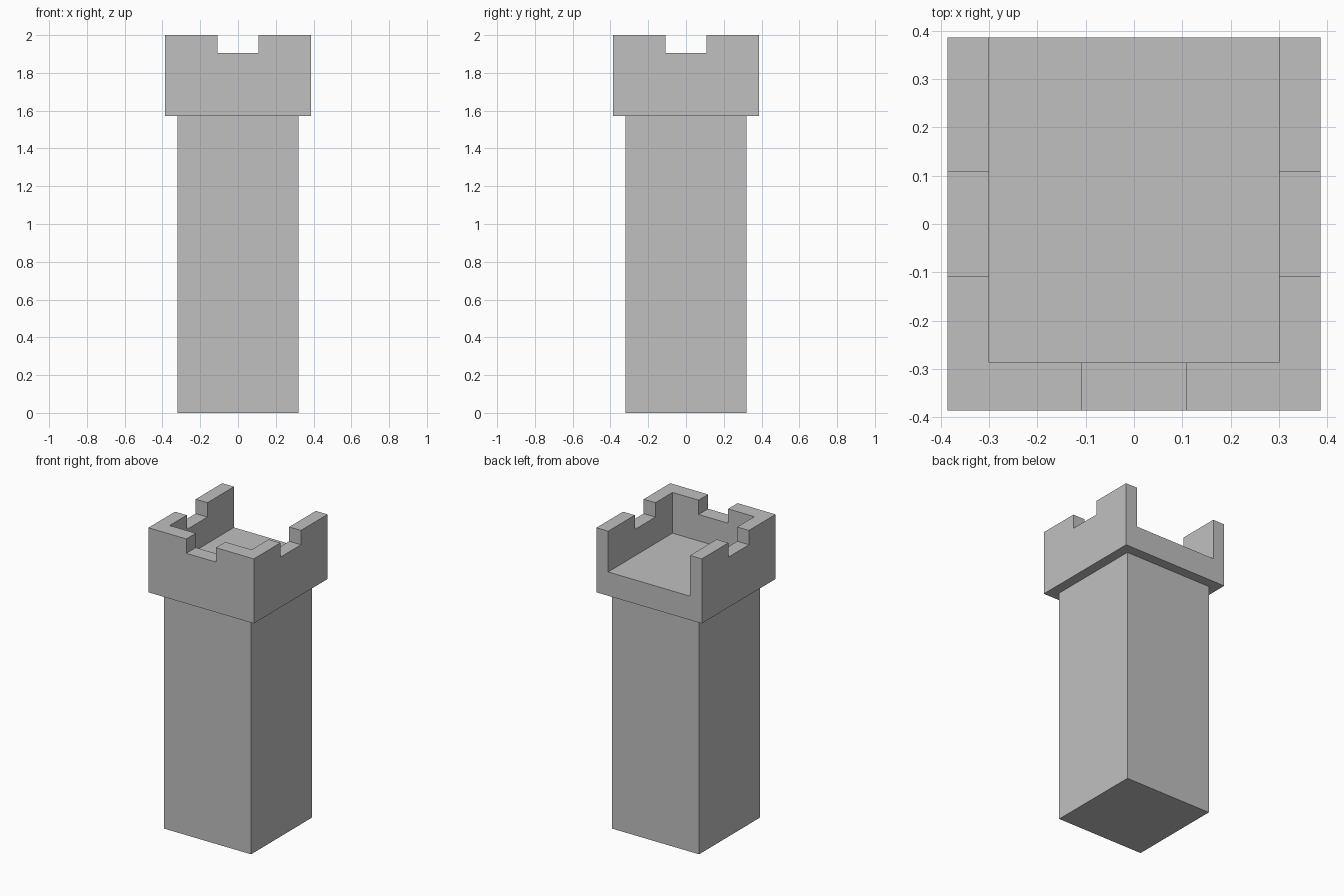
import bpy
import bmesh
from mathutils import Vector

if "Cube" in bpy.data.objects:
    bpy.data.objects.remove(bpy.data.objects["Cube"], do_unlink=True)

SHAFT = 0.32        # half width of the shaft
HEAD = 0.386        # half width of the head
INNER = 0.30        # half width of the platform
NOTCH = 0.108       # half width of a notch
HEAD_Z, FLOOR_Z, NOTCH_Z, TOP_Z = 1.572, 1.73, 1.905, 2.0

stone = bpy.data.materials.new("grey stone")
stone.use_nodes = True
grey = (0.527, 0.527, 0.527, 1)
stone.diffuse_color = grey
stone.node_tree.nodes["Principled BSDF"].inputs["Base Color"].default_value = grey


def box(name, low, high):
    """Box between two opposite corners."""
    low, high = Vector(low), Vector(high)
    bm = bmesh.new()
    bmesh.ops.create_cube(bm, size=1)
    for v in bm.verts:
        v.co = (low + high) / 2 + v.co * (high - low)
    mesh = bpy.data.meshes.new(name)
    bm.to_mesh(mesh)
    bm.free()
    mesh.materials.append(stone)
    obj = bpy.data.objects.new(name, mesh)
    bpy.context.collection.objects.link(obj)
    return obj


# Square shaft and the wider head on top of it
box("tower_shaft", (-SHAFT, -SHAFT, 0), (SHAFT, SHAFT, HEAD_Z))
head = box("battlement_head", (-HEAD, -HEAD, HEAD_Z), (HEAD, HEAD, TOP_Z))

# Platform open at the back, a notch in both side walls, a notch in the front
cutters = [
    box("platform_cutter", (-INNER, -0.287, FLOOR_Z), (INNER, 0.6, 2.2)),
    box("side_notch_cutter", (-0.6, -NOTCH, NOTCH_Z), (0.6, NOTCH, 2.3)),
    box("front_notch_cutter", (-NOTCH, -0.6, NOTCH_Z), (NOTCH, 0, 2.4)),
]
bpy.context.view_layer.objects.active = head
for cutter in cutters:
    cutter.hide_render = True
    mod = head.modifiers.new(cutter.name, "BOOLEAN")
    mod.operation = "DIFFERENCE"
    mod.solver = "EXACT"
    mod.object = cutter
    bpy.ops.object.modifier_apply(modifier=mod.name)
for cutter in cutters:
    bpy.data.objects.remove(cutter, do_unlink=True)
